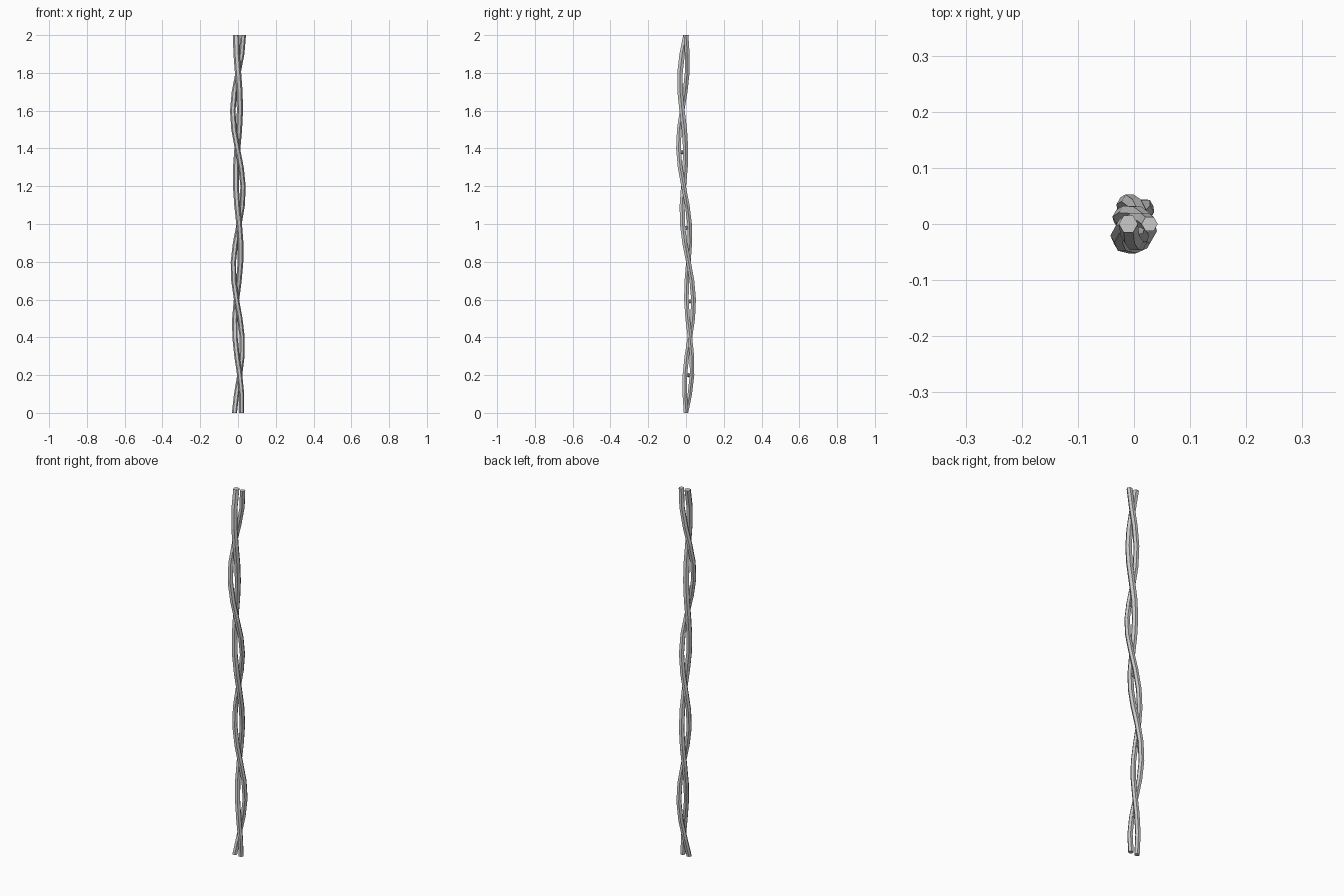
import bpy, bmesh
from math import sin, cos, pi

if "Cube" in bpy.data.objects:
    bpy.data.objects.remove(bpy.data.objects["Cube"])

HEIGHT, RINGS, SIDES = 2.0, 20, 6
TWIST = 0.019      # distance of each strand from the shared core


def core(z):
    """Gently wandering centre line of the twisted pair."""
    return 0.009 * sin(7 * z), 0.022 * sin(pi * z)


def strand(name, phase, r_bottom, r_top):
    bm = bmesh.new()
    rings = []
    for i in range(RINGS + 1):
        t = i / RINGS
        z = t * HEIGHT
        cx, cy = core(z)
        a = phase - 2.5 * 2 * pi * t
        cx, cy = cx + TWIST * cos(a), cy + TWIST * sin(a)
        r = r_bottom + (r_top - r_bottom) * t
        rings.append([bm.verts.new((cx + r * cos(k * 2 * pi / SIDES),
                                    cy + r * sin(k * 2 * pi / SIDES), z))
                      for k in range(SIDES)])
    for lo, hi in zip(rings, rings[1:]):
        for k in range(SIDES):
            n = (k + 1) % SIDES
            bm.faces.new((lo[k], lo[n], hi[n], hi[k]))
    bm.faces.new(rings[0][::-1])
    bm.faces.new(rings[-1])
    me = bpy.data.meshes.new(name)
    bm.to_mesh(me)
    bm.free()
    bpy.context.collection.objects.link(bpy.data.objects.new(name, me))


# Two intertwined vine stems
strand("vine_stem_a", 0, 0.0135, 0.017)
strand("vine_stem_b", pi, 0.0135, 0.0145)

# Small knots nestled between the stems
for z in (0.2, 0.59, 0.98, 1.38):
    cx, cy = core(z)
    bpy.ops.mesh.primitive_ico_sphere_add(subdivisions=1, radius=0.012,
                                          location=(cx, cy, z))
    bpy.context.object.name = "vine_knot"
